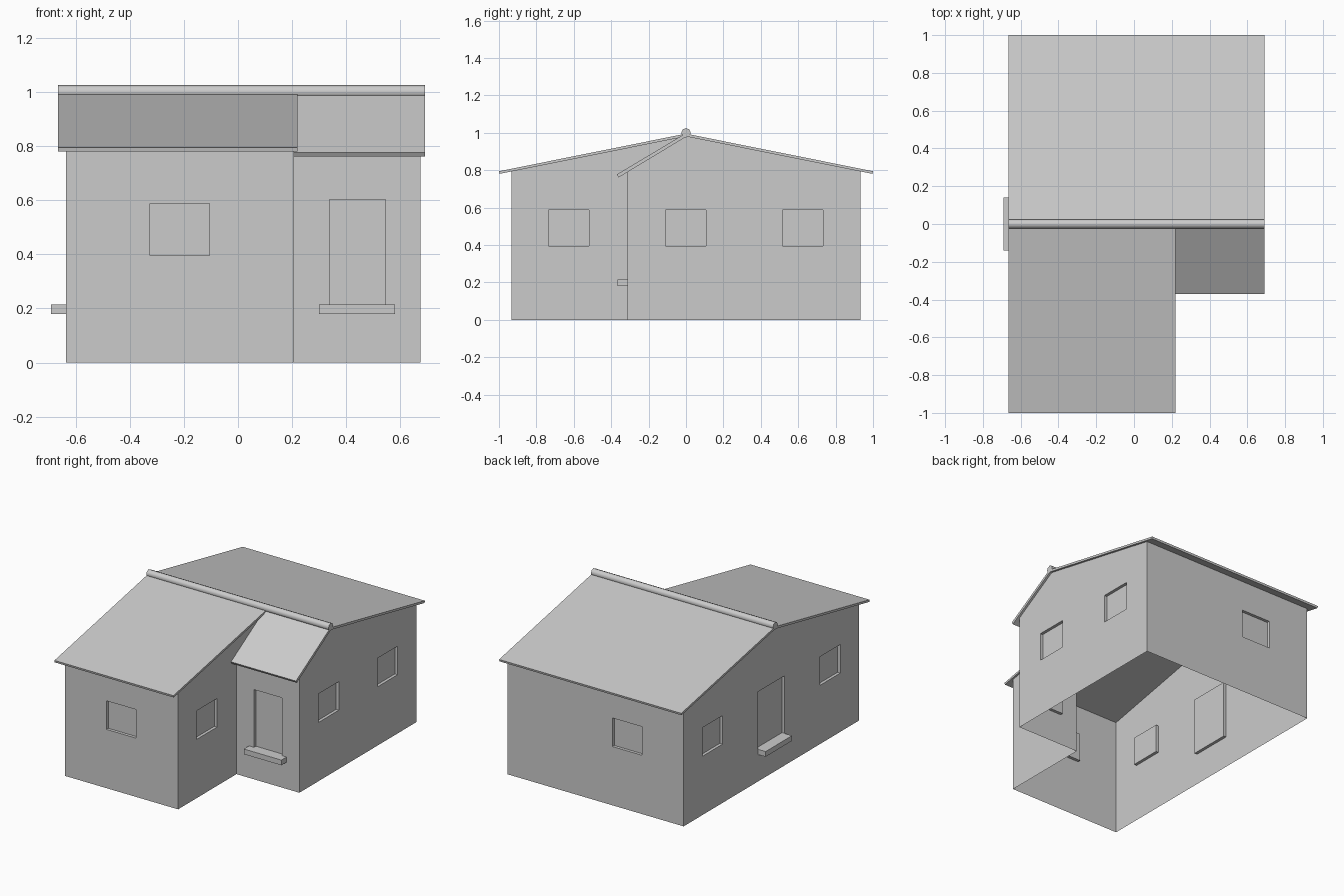
import bpy, bmesh
from math import radians

if "Cube" in bpy.data.objects:
    bpy.data.objects.remove(bpy.data.objects["Cube"])


def link(name, bm):
    bmesh.ops.recalc_face_normals(bm, faces=bm.faces)
    mesh = bpy.data.meshes.new(name)
    bm.to_mesh(mesh)
    bm.free()
    obj = bpy.data.objects.new(name, mesh)
    bpy.context.collection.objects.link(obj)
    return obj


def prism(name, profile, x0, x1):
    """Extrude a (y, z) profile from x0 to x1."""
    bm = bmesh.new()
    face = bm.faces.new([bm.verts.new((x0, y, z)) for y, z in profile])
    ext = bmesh.ops.extrude_face_region(bm, geom=[face])["geom"]
    verts = [g for g in ext if isinstance(g, bmesh.types.BMVert)]
    bmesh.ops.translate(bm, verts=verts, vec=(x1 - x0, 0, 0))
    return link(name, bm)


def add_box(bm, xs, ys, zs):
    verts = bmesh.ops.create_cube(bm, size=1)["verts"]
    for v in verts:
        v.co = [(a + b) / 2 + c * (b - a) for (a, b), c in zip((xs, ys, zs), v.co)]


def box(name, *ranges):
    bm = bmesh.new()
    add_box(bm, *ranges)
    return link(name, bm)


# Main wall dimensions
LEFT, RIGHT, INNER = -0.635, 0.675, 0.207
DEPTH, PORCH = 0.932, -0.312
RIDGE, SLOPE, PORCH_SLOPE = 0.98, 0.2, 0.6
eave = RIDGE - SLOPE * DEPTH

walls = prism("walls", [(-DEPTH, 0), (DEPTH, 0), (DEPTH, eave), (0, RIDGE), (-DEPTH, eave)], LEFT, RIGHT)

# Helper that removes the entrance corner
porch_cutter = prism("porch_cutter", [(-0.001, RIDGE - 0.0006), (PORCH, RIDGE + PORCH_SLOPE * PORCH),
                                      (PORCH, -0.1), (-1.2, -0.1), (-1.2, 1.2), (-0.001, 1.2)], INNER, 0.9)

# Helper holding all shallow window and door recesses
R = 0.02
WIN_Z, DOOR_Z = (0.395, 0.587), (0.215, 0.603)
bm = bmesh.new()
for s in (-1, 1):
    add_box(bm, (-0.325, -0.105), sorted((s * (DEPTH - R), s * (DEPTH + 0.03))), WIN_Z)
    add_box(bm, (LEFT - 0.03, LEFT + R), (s * 0.625 - 0.107, s * 0.625 + 0.107), WIN_Z)
for x, y in ((INNER, -0.625), (RIGHT, 0), (RIGHT, 0.625)):
    add_box(bm, (x - R, x + 0.03), (y - 0.109, y + 0.107), WIN_Z)
add_box(bm, (LEFT - 0.03, LEFT + R), (-0.142, 0.142), DOOR_Z)
add_box(bm, (0.338, 0.545), (PORCH - 0.03, PORCH + R), DOOR_Z)
recess_cutter = link("recess_cutter", bm)

for cutter in (porch_cutter, recess_cutter):
    cutter.hide_render = True
    mod = walls.modifiers.new(cutter.name, "BOOLEAN")
    mod.operation, mod.solver, mod.object = "DIFFERENCE", "EXACT", cutter
mesh = bpy.data.meshes.new_from_object(walls.evaluated_get(bpy.context.evaluated_depsgraph_get()))
walls.modifiers.clear()
walls.data = mesh
for cutter in (porch_cutter, recess_cutter):
    bpy.data.objects.remove(cutter)

# Open the wall shell at the floor and under the roof
bm = bmesh.new()
bm.from_mesh(mesh)
bm.normal_update()
caps = [f for f in bm.faces if abs(f.normal.z) > 0.5 and f.calc_area() > 0.02]
bmesh.ops.delete(bm, geom=caps, context="FACES")
bm.to_mesh(mesh)
bm.free()

# Roof slabs
for name, s, x1 in (("front_roof", -1, 0.22), ("back_roof", 1, 0.69)):
    prism(name, [(0, 0.98), (s * 0.997, 0.78), (s, 0.794), (0, 0.995)], -0.665, x1)
prism("porch_roof", [(0, 0.978), (-0.36, 0.761), (-0.37, 0.777), (0, 0.998)], 0.207, 0.69)

# Ridge cap
bpy.ops.mesh.primitive_cylinder_add(vertices=8, radius=0.025, depth=1.355,
                                    location=(0.0125, 0, 1.0), rotation=(0, radians(90), 0))
ridge = bpy.context.object
ridge.name = "ridge_cap"
bpy.ops.object.shade_smooth_by_angle(angle=radians(50))

# Door steps
box("front_step", (0.30, 0.58), (-0.367, PORCH), (0.18, 0.215))
box("side_step", (-0.69, LEFT), (-0.14, 0.14), (0.18, 0.215))
